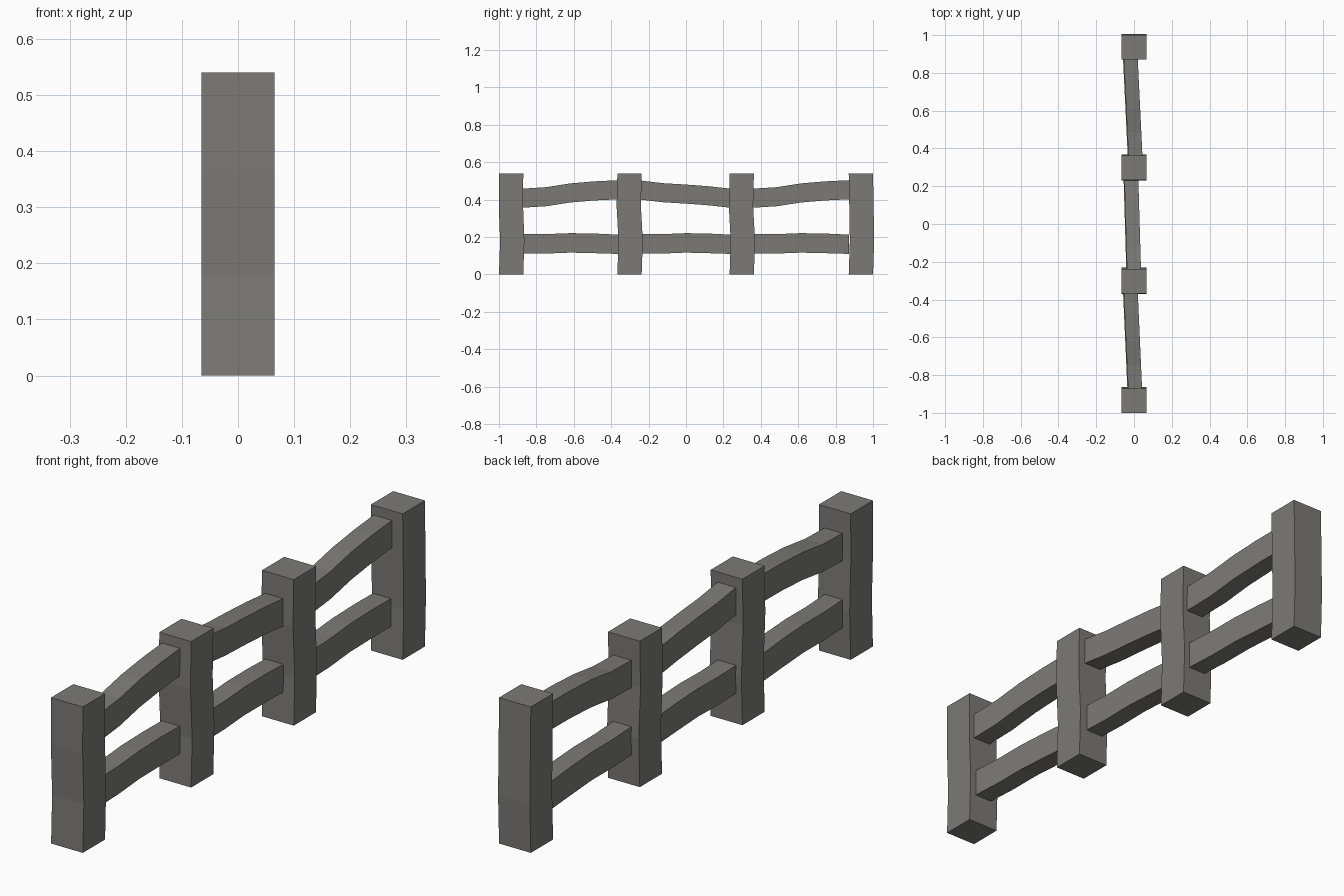
import bpy, bmesh

if "Cube" in bpy.data.objects:
    bpy.data.objects.remove(bpy.data.objects["Cube"])

wood = bpy.data.materials.new("weathered grey wood")
wood.diffuse_color = (0.2, 0.195, 0.182, 1)
wood.use_nodes = True
wood.node_tree.nodes["Principled BSDF"].inputs["Base Color"].default_value = wood.diffuse_color


def loft(name, rings):
    """Closed box-section beam through a list of four-corner rings."""
    bm = bmesh.new()
    vs = [[bm.verts.new(p) for p in r] for r in rings]
    for a, b in zip(vs, vs[1:]):
        for i in range(4):
            j = (i + 1) % 4
            bm.faces.new((a[i], a[j], b[j], b[i]))
    bm.faces.new(vs[0])
    bm.faces.new(vs[-1])
    bmesh.ops.recalc_face_normals(bm, faces=bm.faces[:])
    me = bpy.data.meshes.new(name)
    bm.to_mesh(me)
    bm.free()
    me.materials.append(wood)
    ob = bpy.data.objects.new(name, me)
    bpy.context.collection.objects.link(ob)


def post(name, y, bends):
    h = 0.065
    loft(name, [[(-h, y + d - h, z), (h, y + d - h, z), (h, y + d + h, z), (-h, y + d + h, z)]
                for z, d in zip((0, 0.18, 0.365, 0.54), bends)])


def rail(name, y0, y1, x0, x1, bottoms, tops):
    rings, n, w = [], len(bottoms) - 1, 0.037
    for i, (b, t) in enumerate(zip(bottoms, tops)):
        f = i / n
        x, y = x0 + (x1 - x0) * f, y0 + (y1 - y0) * f
        rings.append([(x - w, y, b), (x + w, y, b), (x + w, y, t), (x - w, y, t)])
    loft(name, rings)


# Four slightly crooked posts
for i, (y, bends) in enumerate([(-0.935, (0, 0.006, -0.001, 0)),
                                (-0.302, (0, 0.006, -0.004, 0)),
                                (0.298, (0, 0.006, -0.004, 0)),
                                (0.935, (0, 0.006, 0.003, 0))]):
    post(f"post_{i + 1}", y, bends)

# Upper wavy and lower level rails in three bays
rise = (0.357, 0.365, 0.385, 0.396, 0.402)
bays = [(-0.875, -0.362, 0.006, -0.017, rise),
        (-0.24, 0.238, 0.0, -0.014, (0.40, 0.386, 0.379, 0.37, 0.357)),
        (0.357, 0.872, 0.008, -0.017, rise)]
low_b = (0.113, 0.112, 0.117, 0.114, 0.11)
low_t = (0.217, 0.216, 0.221, 0.219, 0.213)
for i, (y0, y1, x0, x1, bottoms) in enumerate(bays):
    rail(f"upper_rail_{i + 1}", y0, y1, x0, x1, bottoms, [b + 0.102 for b in bottoms])
    rail(f"lower_rail_{i + 1}", y0, y1, x0 - 0.004, x1 - 0.004, low_b, low_t)
